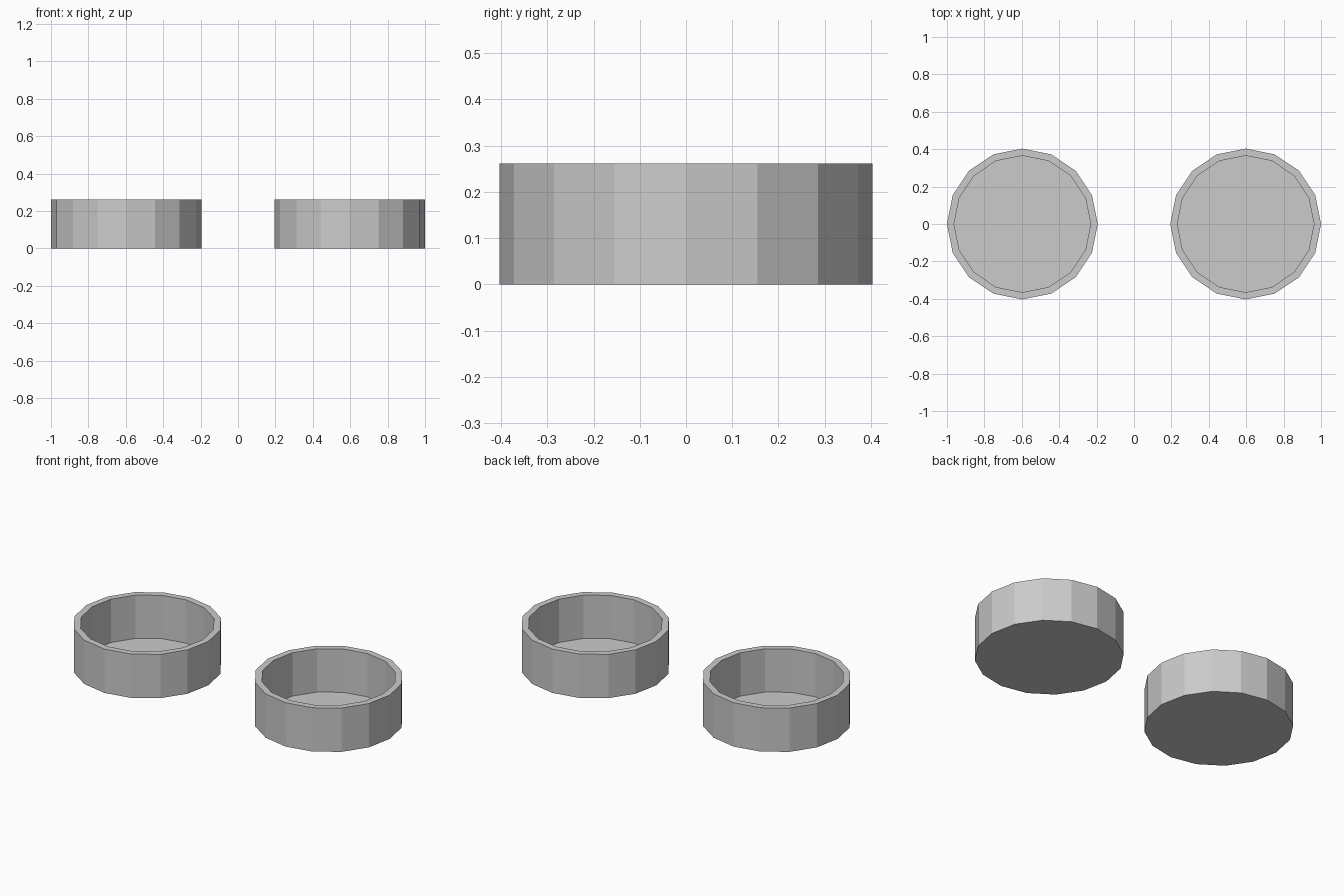
import bpy, bmesh
from math import cos, sin, pi

if "Cube" in bpy.data.objects:
    bpy.data.objects.remove(bpy.data.objects["Cube"])

SIDES = 16
OUTER, INNER = 0.403, 0.365
HEIGHT, FLOOR = 0.261, 0.003


def ring(bm, radius, z):
    return [bm.verts.new((radius * cos(2 * pi * i / SIDES),
                          radius * sin(2 * pi * i / SIDES), z))
            for i in range(SIDES)]


def open_cup(name, x):
    bm = bmesh.new()
    # outer wall, rim and inner wall
    rings = [ring(bm, OUTER, 0), ring(bm, OUTER, HEIGHT),
             ring(bm, INNER, HEIGHT), ring(bm, INNER, FLOOR)]
    for a, b in zip(rings, rings[1:]):
        for i in range(SIDES):
            j = (i + 1) % SIDES
            bm.faces.new((a[i], a[j], b[j], b[i]))
    # underside and thin floor
    bm.faces.new(rings[0][::-1])
    bm.faces.new(rings[-1])
    mesh = bpy.data.meshes.new(name)
    bm.to_mesh(mesh)
    bm.free()
    obj = bpy.data.objects.new(name, mesh)
    obj.location.x = x
    bpy.context.collection.objects.link(obj)


# matching pair of round cups
open_cup("left_cup", -0.597)
open_cup("right_cup", 0.597)
